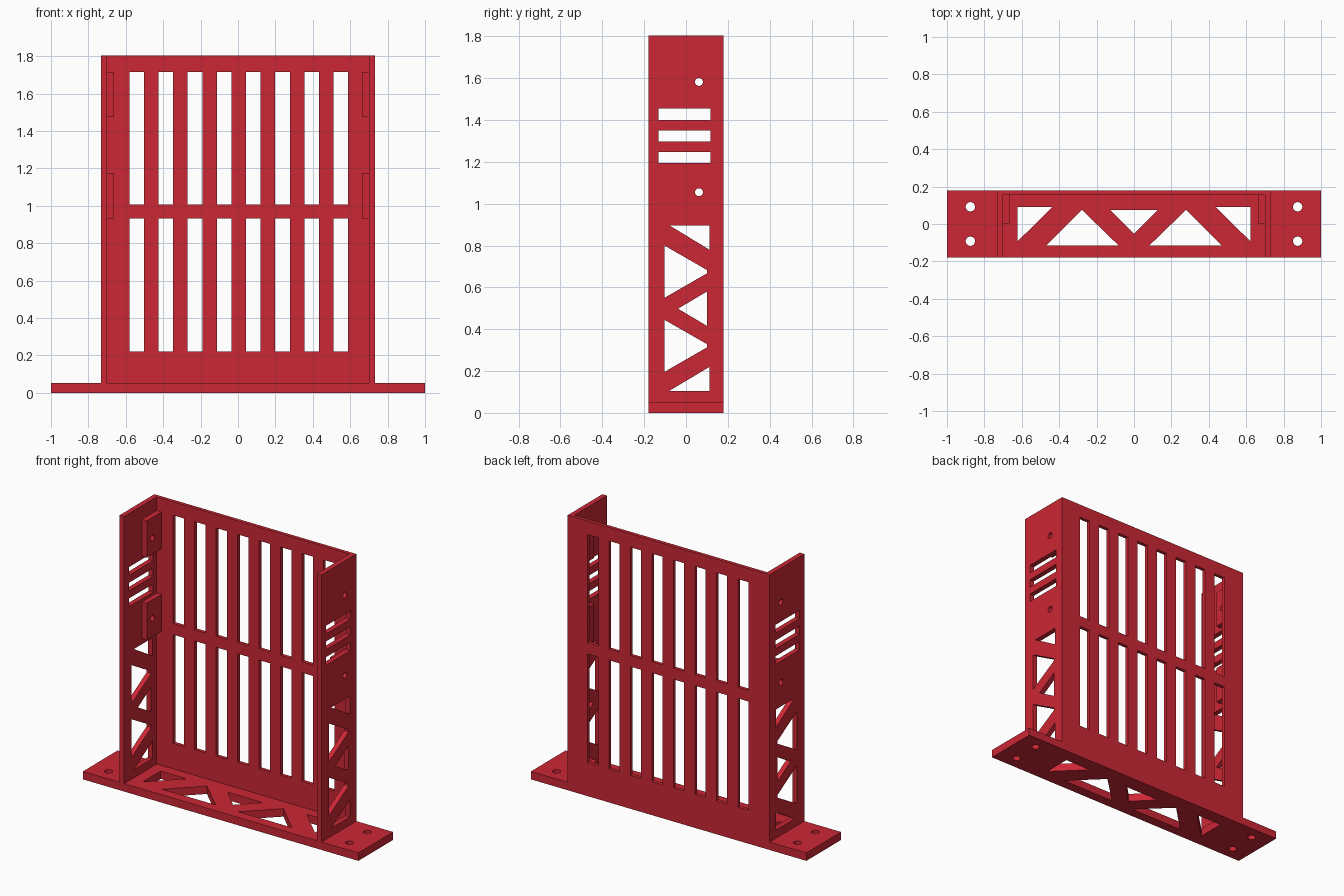
import bpy, bmesh
from math import cos, sin, pi
from mathutils import Matrix

if "Cube" in bpy.data.objects:
    bpy.data.objects.remove(bpy.data.objects["Cube"])

red = bpy.data.materials.new("red_plastic")
red.diffuse_color = (0.6, 0.02, 0.035, 1)
red.use_nodes = True
red.node_tree.nodes["Principled BSDF"].inputs["Base Color"].default_value = red.diffuse_color

# Orientations: flat, facing front (x,z), facing sideways (y,z)
FLAT = Matrix.Identity(4)
FRONT = Matrix(((1, 0, 0, 0), (0, 0, -1, 0), (0, 1, 0, 0), (0, 0, 0, 1)))
SIDE = Matrix(((0, 0, 1, 0), (1, 0, 0, 0), (0, 1, 0, 0), (0, 0, 0, 1)))


def rect(x0, x1, y0, y1):
    return [(x0, y0), (x1, y0), (x1, y1), (x0, y1)]


def circle(x, y, r, n=24):
    return [(x + r * cos(2 * pi * i / n), y + r * sin(2 * pi * i / n)) for i in range(n)]


def plate(name, outline, holes, thickness, orient, offset):
    """Flat plate with cut-outs, from a filled and extruded 2D curve."""
    curve = bpy.data.curves.new(name + "_profile", 'CURVE')
    curve.dimensions = '2D'
    curve.fill_mode = 'BOTH'
    curve.extrude = thickness / 2
    for loop in [outline] + holes:
        s = curve.splines.new('POLY')
        s.points.add(len(loop) - 1)
        for p, (x, y) in zip(s.points, loop):
            p.co = (x, y, 0, 1)
        s.use_cyclic_u = True
    tmp = bpy.data.objects.new(name + "_tmp", curve)
    bpy.context.collection.objects.link(tmp)
    deps = bpy.context.evaluated_depsgraph_get()
    mesh = bpy.data.meshes.new_from_object(tmp.evaluated_get(deps))
    bpy.data.objects.remove(tmp)
    bpy.data.curves.remove(curve)

    bm = bmesh.new()
    bm.from_mesh(mesh)
    bmesh.ops.remove_doubles(bm, verts=bm.verts, dist=1e-5)
    bm.transform(Matrix.Translation(offset) @ orient)
    bmesh.ops.recalc_face_normals(bm, faces=bm.faces)
    for f in bm.faces:
        f.smooth = False
    bm.to_mesh(mesh)
    bm.free()
    mesh.name = name
    mesh.materials.clear()
    mesh.materials.append(red)
    obj = bpy.data.objects.new(name, mesh)
    bpy.context.collection.objects.link(obj)
    return obj


D, TOP, BASE = 0.18, 1.805, 0.052       # half depth, height, base thickness
INNER, OUTER, BACK = 0.70, 0.733, 0.157  # wall faces and back panel front

# Base plate with truss cut-outs and mounting holes
base_holes = [[(-0.127, 0.075), (0.127, 0.075), (0, -0.053)]]
for s in (-1, 1):
    base_holes.append([(s * 0.624, 0.09), (s * 0.437, 0.09), (s * 0.624, -0.094)])
    base_holes.append([(s * 0.278, 0.075), (s * 0.469, -0.114), (s * 0.083, -0.114)])
    base_holes += [circle(s * 0.875, y, 0.025) for y in (-0.092, 0.092)]
plate("base_plate", rect(-1, 1, -D, D), base_holes, BASE, FLAT, (0, 0, BASE / 2))

# Slatted back panel
slots = []
for i in range(8):
    x = -0.581 + 0.156 * i
    slots += [rect(x, x + 0.078, z0, z1) for z0, z1 in ((0.22, 0.933), (1.006, 1.716))]
plate("back_panel", rect(-INNER, INNER, BASE, TOP), slots, D - BACK, FRONT,
      (0, (D + BACK) / 2, 0))

# Side walls: truss triangles, vent slots and screw holes
SCREW_Y, SCREW_Z = 0.062, (1.055, 1.582)
wall_holes = [
    [(-0.08, 0.897), (0.112, 0.78), (0.112, 0.897)],
    [(-0.103, 0.80), (-0.103, 0.55), (0.10, 0.667), (0.10, 0.683)],
    [(-0.038, 0.498), (0.10, 0.416), (0.10, 0.58)],
    [(-0.103, 0.445), (-0.103, 0.196), (0.10, 0.313), (0.10, 0.329)],
    [(-0.08, 0.105), (0.112, 0.105), (0.112, 0.22)],
]
wall_holes += [rect(-0.132, 0.118, z, z + 0.054) for z in (1.194, 1.297, 1.400)]
wall_holes += [circle(SCREW_Y, z, 0.019) for z in SCREW_Z]
for s, side in ((-1, "left"), (1, "right")):
    plate(side + "_wall", rect(-D, D, BASE, TOP), wall_holes, OUTER - INNER, SIDE,
          (s * (INNER + OUTER) / 2, 0, 0))
    # Raised screw pads on the inner wall faces
    for level, z, z0, z1 in (("lower", SCREW_Z[0], 0.933, 1.175),
                             ("upper", SCREW_Z[1], 1.475, 1.716)):
        plate(f"{side}_{level}_screw_pad", rect(0.003, BACK, z0, z1),
              [circle(SCREW_Y, z, 0.019)], 0.036, SIDE, (s * (INNER - 0.018), 0, 0))
